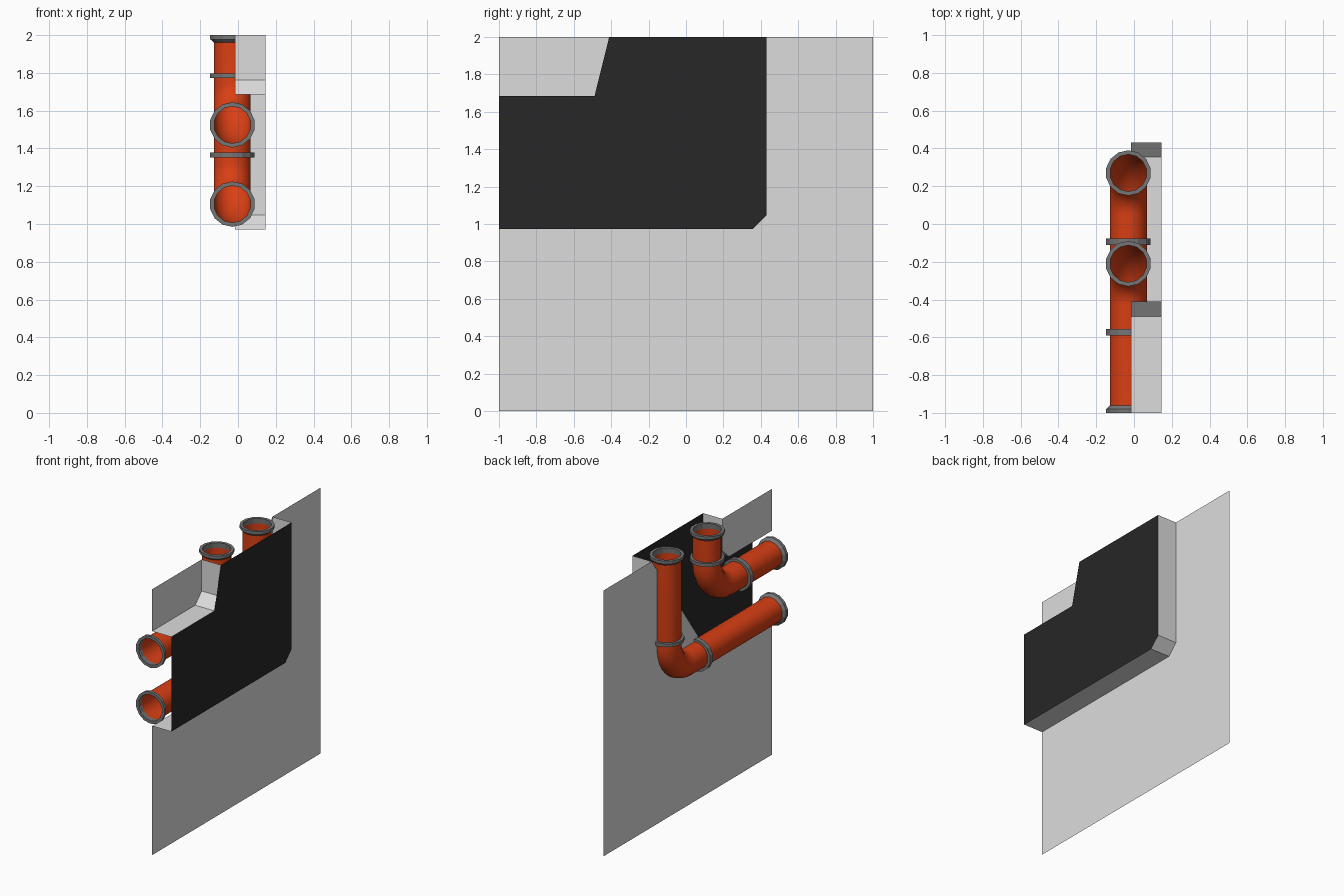
import bpy, bmesh, math
from mathutils import Vector

cube = bpy.data.objects.get("Cube")
if cube:
    bpy.data.objects.remove(cube)


def material(name, rgb):
    m = bpy.data.materials.new(name)
    m.use_nodes = True
    m.diffuse_color = (*rgb, 1)
    m.node_tree.nodes["Principled BSDF"].inputs["Base Color"].default_value = (*rgb, 1)
    return m


WHITE = material("light grey panel", (0.72, 0.72, 0.72))
BLACK = material("black backing", (0.02, 0.02, 0.02))
ORANGE = material("orange pipe", (0.7, 0.05, 0.007))
GREY = material("grey collar", (0.18, 0.18, 0.18))

PANEL_X, BACK_X = -0.015, 0.145
PIPE_X, PIPE_R, COLLAR_R, SIDES = -0.03, 0.1, 0.12, 14


def finish(name, bm, mat, smooth=False):
    mesh = bpy.data.meshes.new(name)
    bm.to_mesh(mesh)
    bm.free()
    mesh.materials.append(mat)
    for p in mesh.polygons:
        p.use_smooth = smooth
    obj = bpy.data.objects.new(name, mesh)
    bpy.context.collection.objects.link(obj)
    return obj


def sheet(name, outline, x, mat):
    """Flat face in the y-z plane."""
    bm = bmesh.new()
    bm.faces.new([bm.verts.new((x, y, z)) for y, z in outline])
    bmesh.ops.triangulate(bm, faces=bm.faces[:])
    finish(name, bm, mat)


def wall(name, path):
    """Recess wall running along a y-z path from the panel to the backing."""
    bm = bmesh.new()
    pairs = [[bm.verts.new((x, y, z)) for x in (PANEL_X, BACK_X)] for y, z in path]
    for a, b in zip(pairs, pairs[1:]):
        bm.faces.new((a[0], b[0], b[1], a[1]))
    finish(name, bm, WHITE)


def loop(bm, center, axis, radius):
    """Ring of vertices around an axis lying in the y-z plane."""
    u = Vector((1, 0, 0))
    v = axis.cross(u)
    ring = []
    for i in range(SIDES):
        a = math.tau * i / SIDES + math.pi / 2
        ring.append(bm.verts.new(center + radius * (u * math.cos(a) + v * math.sin(a))))
    return ring


def bridge(bm, rings):
    for a, b in zip(rings, rings[1:]):
        for i in range(SIDES):
            j = (i + 1) % SIDES
            bm.faces.new((a[i], a[j], b[j], b[i]))


def pipe(name, y_up, z_low, bend=0.22, steps=10):
    """Open pipe from the front edge, round an elbow, up to the top edge."""
    bm = bmesh.new()
    rings = [loop(bm, Vector((PIPE_X, -0.995, z_low)), Vector((0, 1, 0)), PIPE_R)]
    for i in range(steps + 1):
        t = math.pi / 2 * i / steps
        c = Vector((PIPE_X, y_up - bend + bend * math.sin(t), z_low + bend - bend * math.cos(t)))
        rings.append(loop(bm, c, Vector((0, math.cos(t), math.sin(t))), PIPE_R))
    rings.append(loop(bm, Vector((PIPE_X, y_up, 1.995)), Vector((0, 0, 1)), PIPE_R))
    bridge(bm, rings)
    finish(name, bm, ORANGE, True)


def collar(name, y, z, axis, profile):
    """Turned ring; profile is (distance along axis, radius)."""
    bm = bmesh.new()
    c, axis = Vector((PIPE_X, y, z)), Vector(axis)
    rings = [loop(bm, c + axis * d, axis, r) for d, r in profile]
    bridge(bm, rings + rings[:1])
    bmesh.ops.recalc_face_normals(bm, faces=bm.faces[:])
    finish(name, bm, GREY)


# Panel, recess walls and backing share two outlines
low = [(-1, 0.972), (0.355, 0.972), (0.43, 1.048), (0.43, 2)]
notch = [(-0.41, 2), (-0.41, 1.762), (-0.488, 1.685), (-1, 1.685)]
sheet("main_panel", low + [(1, 2), (1, 0), (-1, 0)], PANEL_X, WHITE)
sheet("corner_panel", notch + [(-1, 2)], PANEL_X, WHITE)
sheet("recess_backing", low + notch, BACK_X, BLACK)
wall("lower_recess_wall", low)
wall("upper_recess_wall", notch)

# Collar profiles: tapered at open ends, plain beads at the elbow
end = [(0, PIPE_R - 0.002), (0, COLLAR_R), (-0.022, COLLAR_R), (-0.04, PIPE_R)]


def bead(width):
    h = width / 2
    return [(-h, PIPE_R - 0.002), (-h, COLLAR_R), (h, COLLAR_R), (h, PIPE_R - 0.002)]


# Two pipes, each with its elbow and four collars
for label, y_up, z_low in (("lower", 0.27, 1.105), ("upper", -0.21, 1.525)):
    pipe(label + "_pipe", y_up, z_low)
    collar(label + "_front_collar", -1, z_low, (0, -1, 0), end)
    collar(label + "_top_collar", y_up, 2, (0, 0, 1), end)
    collar(label + "_elbow_front_collar", y_up - 0.363, z_low, (0, 1, 0), bead(0.035))
    collar(label + "_elbow_top_collar", y_up, z_low + 0.26, (0, 0, 1), bead(0.025))
